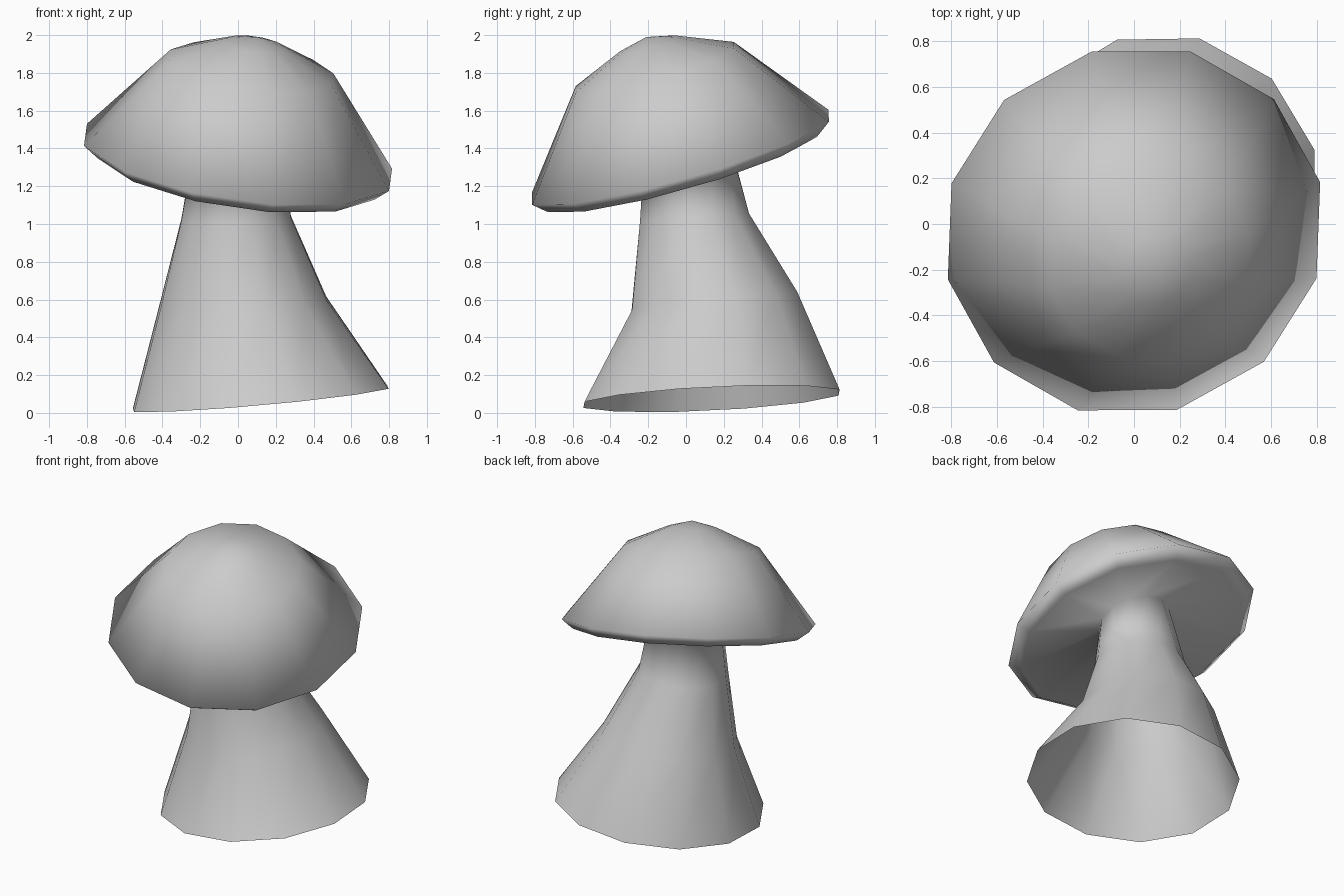
import bpy
import bmesh
from math import cos, sin, radians
from mathutils import Vector

SIDES = 12

default = bpy.data.objects.get("Cube")
if default:
    bpy.data.objects.remove(default, do_unlink=True)

grey = bpy.data.materials.new("plain_grey")
grey.use_nodes = True
grey.diffuse_color = (0.6, 0.6, 0.6, 1)
grey.node_tree.nodes["Principled BSDF"].inputs["Base Color"].default_value = grey.diffuse_color


def add_ring(bm, center, radius, slope, phase):
    """Circle of vertices lying in a plane that rises by slope along x and y."""
    normal = Vector((-slope[0], -slope[1], 1)).normalized()
    tilt = Vector((0, 0, 1)).rotation_difference(normal)
    ring = []
    for i in range(SIDES):
        a = radians(phase + i * 360 / SIDES)
        ring.append(bm.verts.new(Vector(center) + tilt @ Vector((radius * cos(a), radius * sin(a), 0))))
    return ring


def bridge(bm, lower, upper):
    for i in range(SIDES):
        j = (i + 1) % SIDES
        bm.faces.new((lower[i], lower[j], upper[j], upper[i]))


CAP = (-0.148, 0.285)
# Center, radius, slope, phase of each ring, from the open foot to the crown
sections = [
    # stem
    ((0.12, 0.135, 0.075), 0.70, (0.09, 0.05), 16),
    ((0.03, 0.15, 0.59), 0.455, (0.03, 0.11), 16),
    ((-0.01, 0.045, 1.03), 0.30, (0.03, 0.08), 15),
    ((0.0, 0.0, 1.40), 0.24, CAP, 14),
    # hollow underside and rim of the cap
    ((0.0, -0.02, 1.29), 0.765, CAP, 14),
    ((0.0, -0.03, 1.353), 0.845, CAP, 14),
    # dome of the cap
    ((0.07, -0.165, 1.83), 0.45, CAP, 14),
    ((0.09, -0.20, 1.95), 0.16, CAP, 14),
]

bm = bmesh.new()
rings = [add_ring(bm, *section) for section in sections]
for lower, upper in zip(rings, rings[1:]):
    bridge(bm, lower, upper)

# Crown point closes the dome
crown = bm.verts.new((0.1, -0.21, 1.99))
for i in range(SIDES):
    bm.faces.new((rings[-1][i], rings[-1][(i + 1) % SIDES], crown))

for face in bm.faces:
    face.smooth = True

mesh = bpy.data.meshes.new("mushroom")
bm.to_mesh(mesh)
bm.free()
mesh.materials.append(grey)
mushroom = bpy.data.objects.new("mushroom_stem_and_cap", mesh)
bpy.context.collection.objects.link(mushroom)
